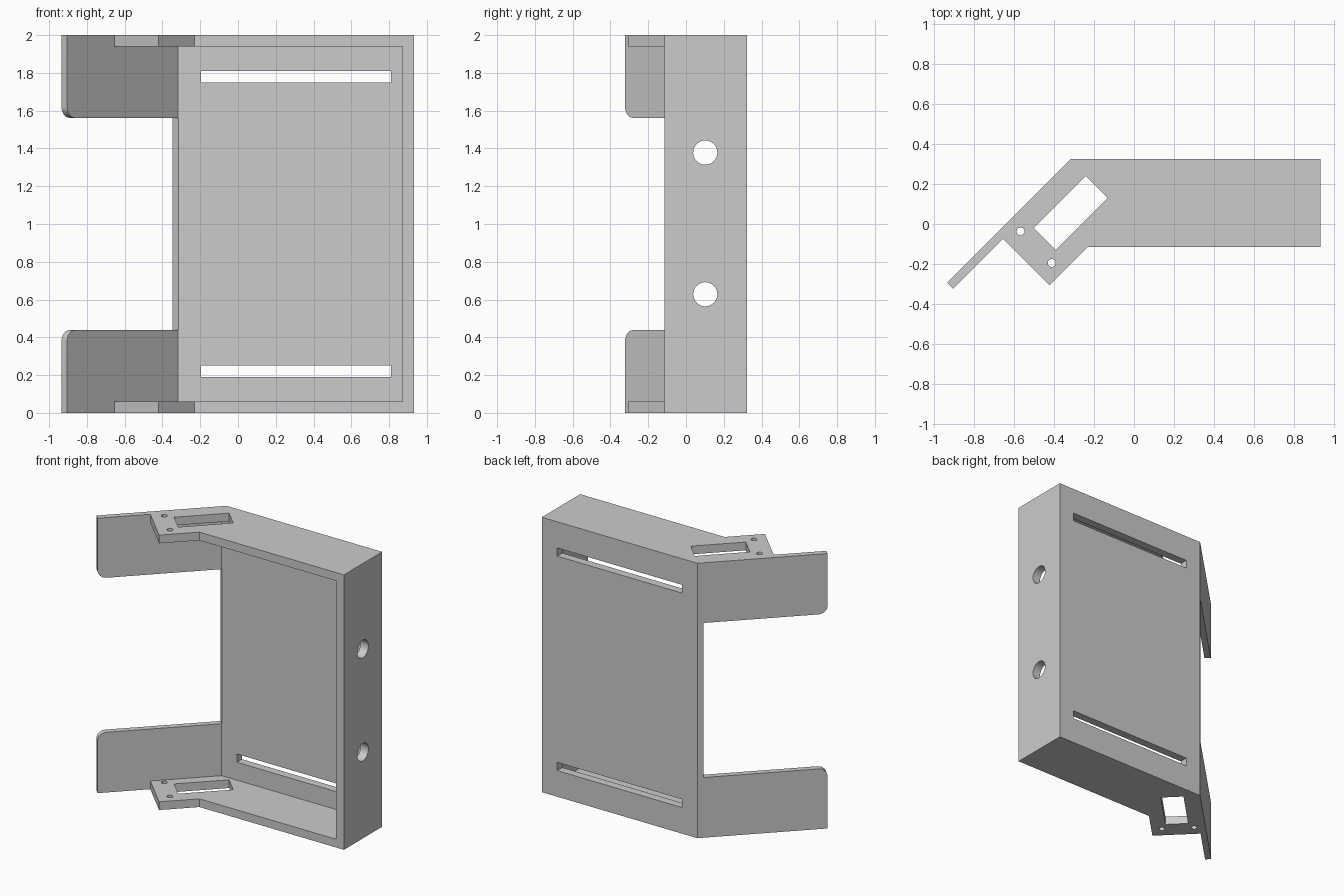
import bpy, bmesh, math
from mathutils import Matrix, Vector

if "Cube" in bpy.data.objects:
    bpy.data.objects.remove(bpy.data.objects["Cube"], do_unlink=True)

HEIGHT, WALL = 2.0, 0.06
R = math.sqrt(0.5)
# Frames mapping (profile x, profile y, depth) to world axes
UP = Matrix.Identity(3)
BACK = Matrix(((1, 0, 0), (0, 0, 1), (0, 1, 0)))
SIDE = Matrix(((0, 0, 1), (1, 0, 0), (0, 1, 0)))
WING = Matrix(((-R, 0, -R), (-R, 0, R), (0, 1, 0)))


def prism(name, profile, low, high, frame=UP):
    """Extrude a flat profile between two depths along the frame's third axis."""
    bm = bmesh.new()
    ends = [[bm.verts.new(frame @ Vector((a, b, d))) for a, b in profile]
            for d in (low, high)]
    bm.faces.new(ends[0][::-1])
    bm.faces.new(ends[1])
    for i in range(len(profile)):
        j = (i + 1) % len(profile)
        bm.faces.new((ends[0][i], ends[0][j], ends[1][j], ends[1][i]))
    # Faces are consistently wound; turn them all outward if needed
    if bm.calc_volume(signed=True) < 0:
        bmesh.ops.reverse_faces(bm, faces=bm.faces)
    mesh = bpy.data.meshes.new(name)
    bm.to_mesh(mesh)
    bm.free()
    obj = bpy.data.objects.new(name, mesh)
    bpy.context.collection.objects.link(obj)
    return obj


def arc(cx, cy, r, start, end, steps):
    angles = [math.radians(start + (end - start) * i / steps) for i in range(steps + 1)]
    return [(cx + r * math.cos(t), cy + r * math.sin(t)) for t in angles]


def rect(x0, x1, y0, y1):
    return [(x0, y0), (x1, y0), (x1, y1), (x0, y1)]


# Solid body with the angled wing and servo tab in its outline
bracket = prism("bracket", [
    (-0.318, 0.324), (0.933, 0.324), (0.933, -0.115), (-0.23, -0.115),
    (-0.421, -0.306), (-0.655, -0.073), (-0.905, -0.323), (-0.934, -0.292)], 0, HEIGHT)

# Open interior between the top and bottom plates
cutters = [prism("interior_cutter", [
    (-0.317, 0.265), (0.87, 0.265), (0.87, -1), (-1.2, -1), (-1.2, -0.618)],
    WALL, HEIGHT - WALL)]

# Window that splits the wing in two, rounding the tip corners
tip, low, r = 0.868, 0.438, 0.06
lower = [(0.036, low)] + arc(tip - r, low - r, r, 90, 0, 8) + [(1.2, low - r)]
upper = [(s, HEIGHT - z) for s, z in reversed(lower)]
cutters.append(prism("wing_window_cutter", lower + upper, 0.1, 0.8, WING))

# Strap slots in the back wall
for z in (0.22, 1.78):
    cutters.append(prism("slot_cutter", rect(-0.195, 0.81, z - 0.03, z + 0.03), 0.2, 0.4, BACK))

# Round holes in the side wall
for z in (0.628, 1.378):
    cutters.append(prism("side_hole_cutter", arc(0.102, z, 0.064, 0, 348.75, 31), 0.8, 1, SIDE))

# Servo opening and screw holes through both plates
cutters.append(prism("servo_cutter", [
    (-0.24, 0.24), (-0.13, 0.13), (-0.39, -0.13), (-0.5, -0.02)], -0.1, HEIGHT + 0.1))
for x, y in ((-0.567, -0.037), (-0.411, -0.195)):
    cutters.append(prism("screw_cutter", arc(x, y, 0.02, 0, 345, 23), -0.1, HEIGHT + 0.1))

# Apply the cuts
bpy.context.view_layer.objects.active = bracket
bracket.select_set(True)
for cutter in cutters:
    cutter.hide_render = True
    cut = bracket.modifiers.new("cut", "BOOLEAN")
    cut.operation, cut.solver, cut.object = "DIFFERENCE", "EXACT", cutter
    bpy.ops.object.modifier_apply(modifier=cut.name)
    bpy.data.objects.remove(cutter, do_unlink=True)

# Plain grey plastic
grey = bpy.data.materials.new("grey plastic")
grey.use_nodes = True
colour = (0.6, 0.6, 0.6, 1)
grey.diffuse_color = colour
grey.node_tree.nodes["Principled BSDF"].inputs["Base Color"].default_value = colour
bracket.data.materials.clear()
bracket.data.materials.append(grey)
for face in bracket.data.polygons:
    face.material_index = 0
bpy.ops.object.shade_smooth_by_angle(angle=math.radians(30))
